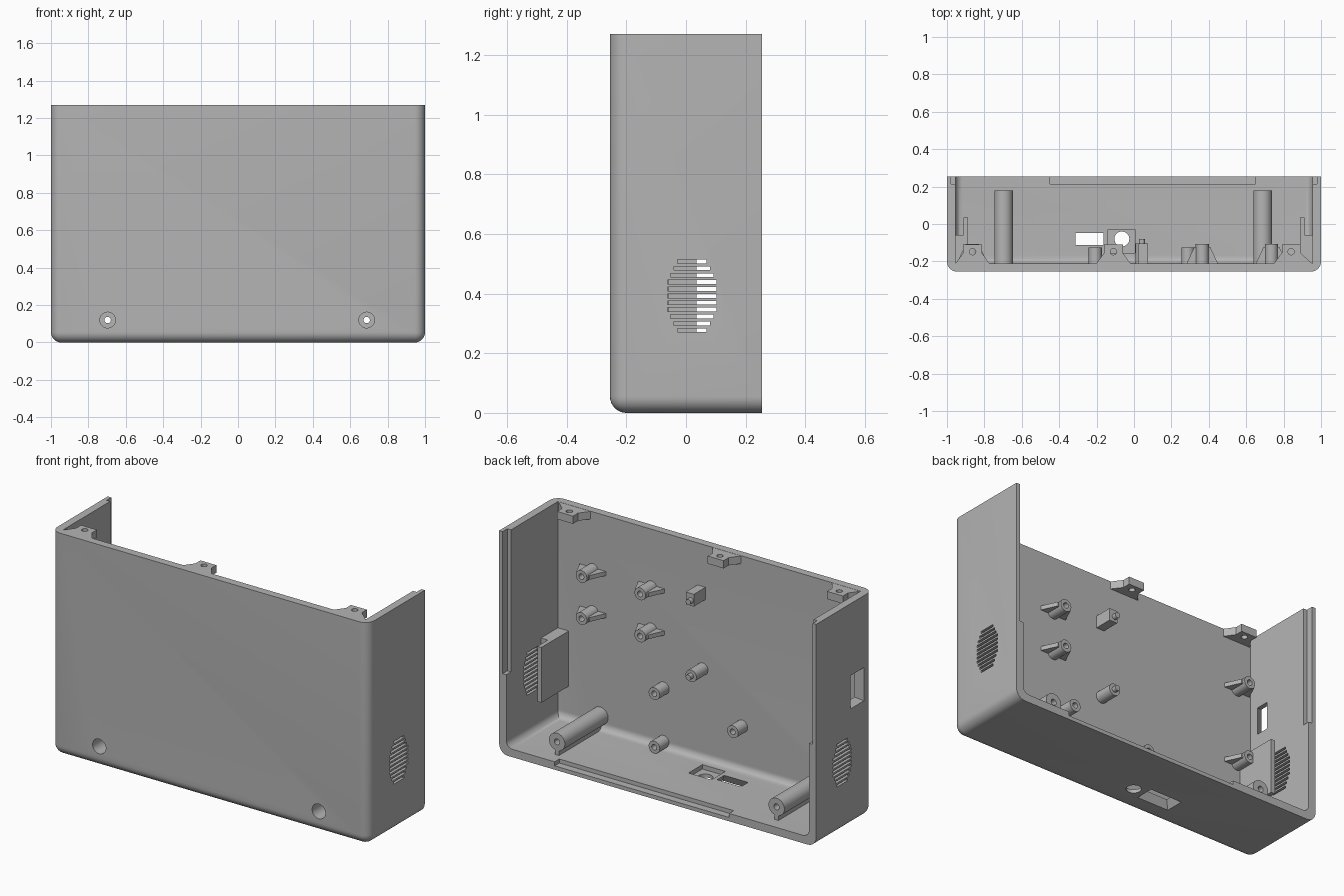
import bpy, bmesh, math
from mathutils import Matrix, Vector

if "Cube" in bpy.data.objects:
    bpy.data.objects.remove(bpy.data.objects["Cube"], do_unlink=True)

grey = bpy.data.materials.new("plain grey")
grey.use_nodes = True
COLOUR = (0.46, 0.46, 0.46, 1)
grey.diffuse_color = COLOUR
grey.node_tree.nodes["Principled BSDF"].inputs["Base Color"].default_value = COLOUR

FRONT, BACK, TOP, WALL = -0.255, 0.255, 1.27, 0.045
INNER_X, INNER_Y = 1 - WALL, FRONT + WALL
parts = []


def add_box(bm, x, y, z):
    """Box from three (low, high) ranges."""
    verts = bmesh.ops.create_cube(bm, size=1)["verts"]
    for v in verts:
        v.co = [(r[0] + r[1]) / 2 + c * (r[1] - r[0]) for r, c in zip((x, y, z), v.co)]
    return verts


def add_prism(bm, points, axis_from, axis_to):
    """Plan outline (x, y) pulled straight up between two heights."""
    face = bm.faces.new([bm.verts.new((x, y, axis_from)) for x, y in points])
    new = bmesh.ops.extrude_face_region(bm, geom=[face])["geom"]
    for v in new:
        if isinstance(v, bmesh.types.BMVert):
            v.co.z = axis_to


def add_lathe(bm, profile, x, z, segments=32):
    """Closed (radius, y) profile turned about a front-to-back axis."""
    verts = [bm.verts.new((x + r, y, z)) for r, y in profile]
    edges = [bm.edges.new((verts[i], verts[(i + 1) % len(verts)]))
             for i in range(len(verts))]
    bmesh.ops.spin(bm, geom=verts + edges, cent=(x, 0, z), axis=(0, 1, 0),
                   angle=2 * math.pi, steps=segments, use_merge=True)
    bmesh.ops.remove_doubles(bm, verts=bm.verts[:], dist=1e-5)


def add_rod(bm, radius, centre, depth, axis):
    turn = Vector((0, 0, 1)).rotation_difference(Vector(axis)).to_matrix().to_4x4()
    bmesh.ops.create_cone(bm, cap_ends=True, segments=32, radius1=radius, radius2=radius,
                          depth=depth, matrix=Matrix.Translation(centre) @ turn)


def finish(bm, name, part=True):
    bmesh.ops.recalc_face_normals(bm, faces=bm.faces[:])
    mesh = bpy.data.meshes.new(name)
    bm.to_mesh(mesh)
    bm.free()
    mesh.materials.append(grey)
    ob = bpy.data.objects.new(name, mesh)
    bpy.context.collection.objects.link(ob)
    if part:
        parts.append(ob)
    return ob


def cut(target, bm):
    cutter = finish(bm, "cutter", part=False)
    cutter.hide_render = True
    mod = target.modifiers.new("cut", "BOOLEAN")
    mod.operation, mod.solver, mod.object = "DIFFERENCE", "EXACT", cutter
    bpy.context.view_layer.objects.active = target
    bpy.ops.object.modifier_apply(modifier=mod.name)
    bpy.data.objects.remove(cutter, do_unlink=True)


def round_edges(bm, radius, z_low, y_low, upright):
    """Round the floor's front and side edges, and the upright front edges if asked."""
    chosen = []
    for e in bm.edges:
        a, b = e.verts[0].co, e.verts[1].co
        low = abs(a.z - z_low) < 1e-4 and abs(b.z - z_low) < 1e-4
        front = abs(a.y - y_low) < 1e-4 and abs(b.y - y_low) < 1e-4
        side = abs(a.x - b.x) < 1e-4
        if (low and (front or side)) or (upright and front and side):
            chosen.append(e)
    bmesh.ops.bevel(bm, geom=chosen, offset=radius, segments=8, profile=0.5,
                    affect="EDGES")


# Case shell, open at the back and the top
bm = bmesh.new()
add_box(bm, (-1, 1), (FRONT, BACK), (0, TOP))
round_edges(bm, 0.055, 0, FRONT, True)
shell = finish(bm, "case_shell")

bm = bmesh.new()
add_box(bm, (-INNER_X, INNER_X), (INNER_Y, 0.35), (WALL, 1.4))
round_edges(bm, 0.04, WALL, INNER_Y, False)
cut(shell, bm)

# Rebates along the back rim, vent slots, side opening and floor recesses
POSTS = (-0.697, 0.688)
POST_Z = 0.12
bm = bmesh.new()
add_box(bm, (0.9, 0.978), (0.213, 0.3), (0.46, 1.4))
add_box(bm, (-0.978, -0.9), (0.213, 0.3), (0.58, 1.4))
add_box(bm, (-0.45, 0.65), (0.213, 0.3), (0.022, 0.1))
for side in (-1, 1):
    for i in range(11):
        half = (0.049, 0.06, 0.072, 0.082)[min(i, 10 - i, 3)]
        z = 0.277 + 0.0231 * i
        add_box(bm, sorted((side * 0.92, side * 1.05)), (0.02 - half, 0.02 + half),
                (z - 0.0065, z + 0.0065))
for v in add_box(bm, (-1.001, -0.95), (-0.175, -0.055), (0.67, 0.86)):
    if v.co.x > -0.97:
        v.co.y = -0.115 + (v.co.y + 0.115) * 0.62
        v.co.z = 0.765 + (v.co.z - 0.765) * 0.8
for v in add_box(bm, (-0.31, -0.165), (-0.11, -0.05), (-0.001, 0.05)):
    if v.co.z < 0.02:
        v.co.x = -0.2375 + (v.co.x + 0.2375) * 1.4
        v.co.y = -0.08 + (v.co.y + 0.08) * 1.8
add_box(bm, (-0.14, 0.005), (-0.155, -0.03), (0.02, 0.1))
for x in POSTS:
    add_rod(bm, 0.042, (x, FRONT, POST_Z), 0.2, (0, 1, 0))
cut(shell, bm)

# Round socket hole through the floor
bm = bmesh.new()
add_rod(bm, 0.04, (-0.065, -0.08, 0), 0.2, (0, 0, 1))
cut(shell, bm)

# Long screw posts, with a counterbore from the front and a thin foot to the floor
for x, side in zip(POSTS, ("right", "left")):
    bm = bmesh.new()
    add_lathe(bm, [(0.05, INNER_Y - 0.005), (0.05, 0.18), (0.017, 0.18), (0.017, -0.1),
                   (0.042, -0.1), (0.042, INNER_Y - 0.005)], x, POST_Z)
    add_box(bm, (x - 0.012, x + 0.012), (INNER_Y, 0.18), (0.04, 0.074))
    finish(bm, side + "_screw_post")


# Short bosses on the front wall, some with a rib to each side
def boss(name, x, z, tip, ribs):
    bm = bmesh.new()
    base = INNER_Y - 0.005
    add_lathe(bm, [(0.035, base), (0.035, tip), (0.016, tip), (0.016, base + 0.02),
                   (0, base + 0.02), (0, base)], x, z)
    if ribs:
        for s in (-1, 1):
            add_prism(bm, [(x + s * 0.028, base), (x + s * 0.085, base),
                           (x + s * 0.042, tip - 0.015), (x + s * 0.028, tip - 0.015)],
                      z - 0.012, z + 0.012)
    finish(bm, name)


for x, z in ((0.735, 0.94), (0.735, 0.70), (0.365, 0.94), (0.365, 0.70),
             (-0.865, 0.94), (-0.865, 0.50)):
    boss("ribbed_boss", x, z, -0.107, True)
for x, z in ((0.288, 0.385), (0.288, 0.08), (-0.207, 0.30)):
    boss("plain_boss", x, z, -0.125, False)

# Locating pegs: one round, one square
PEG_X = 0.042
bm = bmesh.new()
add_lathe(bm, [(0, INNER_Y - 0.005), (0.034, INNER_Y - 0.005), (0.034, -0.105),
               (0.016, -0.105), (0.016, -0.08), (0, -0.08)], PEG_X, 0.56)
finish(bm, "round_peg")
bm = bmesh.new()
add_box(bm, (PEG_X - 0.018, PEG_X + 0.033), (INNER_Y - 0.005, -0.105), (0.96, 1.03))
add_rod(bm, 0.016, (PEG_X, -0.1, 0.99), 0.04, (0, 1, 0))
finish(bm, "square_peg")

# Lid tabs at the top of the front wall, each with a screw hole
for x, left, right in ((-0.863, -0.957, -0.77), (-0.11, -0.205, -0.015),
                       (0.84, 0.745, 0.957)):
    bm = bmesh.new()
    base = INNER_Y - 0.005
    add_prism(bm, [(left, base), (right, base), (x + 0.05, -0.155), (x + 0.05, -0.11),
                   (x - 0.05, -0.11), (x - 0.05, -0.155)], TOP - 0.045, TOP - 0.001)
    tab = finish(bm, "lid_tab")
    bm = bmesh.new()
    add_rod(bm, 0.017, (x, -0.148, TOP), 0.3, (0, 0, 1))
    cut(tab, bm)

# Baffles behind the vents
for s, side in ((-1, "right"), (1, "left")):
    bm = bmesh.new()
    add_prism(bm, [(s * 0.96, INNER_Y - 0.005), (s * 0.96, -0.058), (s * 0.912, -0.058),
                   (s * 0.912, 0.036), (s * 0.887, 0.036), (s * 0.887, INNER_Y - 0.005)],
              0.235, 0.55)
    finish(bm, side + "_vent_baffle")

# Smooth the rounded surfaces and keep the edges sharp
bpy.ops.object.select_all(action="DESELECT")
for ob in parts:
    ob.select_set(True)
bpy.context.view_layer.objects.active = shell
bpy.ops.object.shade_smooth_by_angle(angle=math.radians(30))
